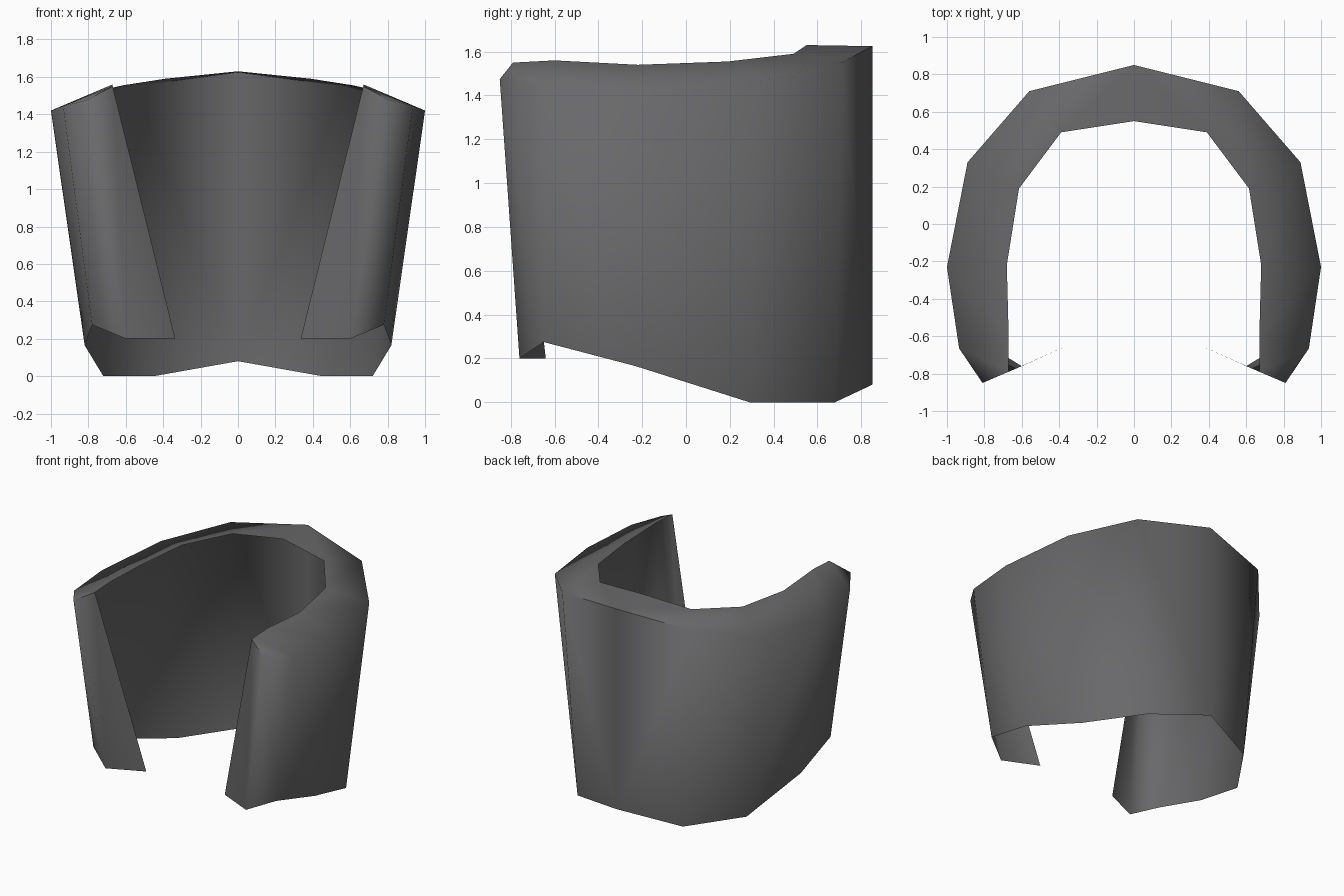
import bpy, bmesh, math

if "Cube" in bpy.data.objects:
    bpy.data.objects.remove(bpy.data.objects["Cube"])

# Half outline of the shell, from back centre round the side to the front flap edge
# columns: (bottom rim point, upper rim point, inner lip point)
columns = [
    ((0.0, 0.85, 0.08), (0.0, 0.85, 1.625), (0.0, 0.55, 1.63)),
    ((0.45, 0.68, 0.0), (0.56, 0.71, 1.55), (0.39, 0.49, 1.59)),
    ((0.72, 0.29, 0.0), (0.89, 0.33, 1.46), (0.615, 0.19, 1.555)),
    ((0.82, -0.23, 0.165), (1.0, -0.23, 1.42), (0.68, -0.22, 1.54)),
    ((0.78, -0.65, 0.275), (0.935, -0.665, 1.445), (0.67, -0.6, 1.56)),
    ((0.60, -0.76, 0.20), (0.81, -0.85, 1.475), None),
    ((0.335, -0.64, 0.20), (0.67, -0.79, 1.55), None),
]

grey = bpy.data.materials.new("dark_grey")
grey.diffuse_color = (0.14, 0.14, 0.145, 1.0)
grey.use_nodes = True
grey.node_tree.nodes["Principled BSDF"].inputs["Base Color"].default_value = grey.diffuse_color

bm = bmesh.new()
low = [bm.verts.new(c[0]) for c in columns]
top = [bm.verts.new(c[1]) for c in columns]
# the lip runs into the top corner of the flap at the front
lip = [bm.verts.new(c[2]) if c[2] else top[-1] for c in columns]

for i in range(len(columns) - 1):
    # wall panel
    bm.faces.new((low[i], top[i], top[i + 1], low[i + 1]))
    # sloping lip panel on top
    ring = []
    for v in (top[i], lip[i], lip[i + 1], top[i + 1]):
        if v not in ring:
            ring.append(v)
    if len(ring) > 2:
        bm.faces.new(ring)

mesh = bpy.data.meshes.new("open_shell")
bm.to_mesh(mesh)
bm.free()
mesh.materials.append(grey)
shell = bpy.data.objects.new("open_shell", mesh)
bpy.context.collection.objects.link(shell)

# Smooth wall, crisp back lip
bpy.context.view_layer.objects.active = shell
shell.select_set(True)
bpy.ops.object.shade_smooth_by_angle(angle=math.radians(85))

# Mirror to the left side
mirror = shell.modifiers.new("mirror", 'MIRROR')
mirror.use_clip = True
mirror.merge_threshold = 0.001
